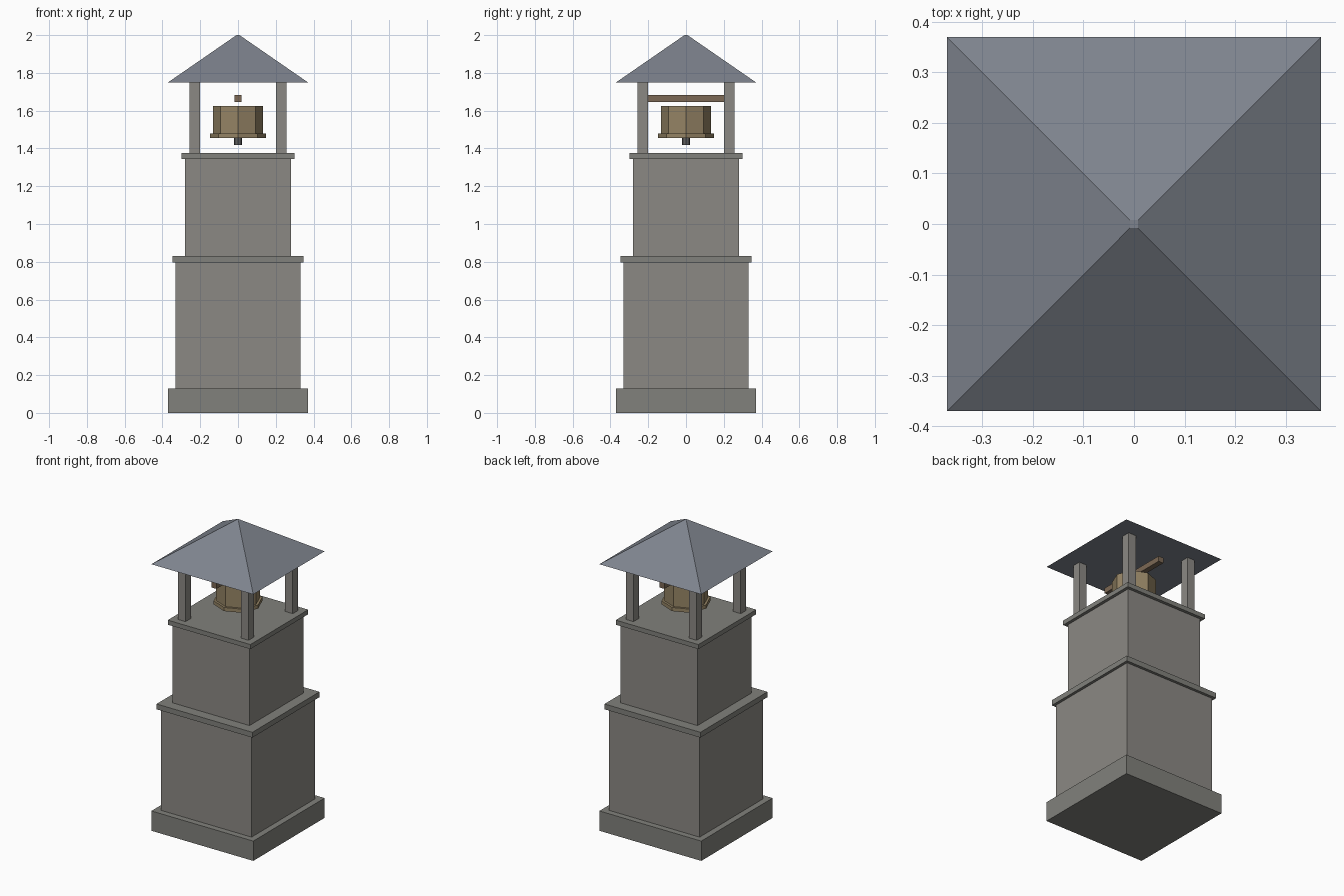
import bpy
from math import pi

if "Cube" in bpy.data.objects:
    bpy.data.objects.remove(bpy.data.objects["Cube"])


def material(name, rgb):
    mat = bpy.data.materials.new(name)
    mat.diffuse_color = (*rgb, 1)
    mat.use_nodes = True
    mat.node_tree.nodes["Principled BSDF"].inputs["Base Color"].default_value = mat.diffuse_color
    return mat


stone = material("stone", (0.26, 0.25, 0.23))
trim = material("trim_stone", (0.22, 0.22, 0.20))
slate = material("slate", (0.21, 0.23, 0.27))
bronze = material("bronze", (0.30, 0.23, 0.13))
wood = material("wood", (0.20, 0.14, 0.09))
iron = material("iron", (0.12, 0.12, 0.12))


def finish(name, mat):
    obj = bpy.context.object
    obj.name = name
    obj.data.materials.append(mat)
    bpy.ops.object.transform_apply(location=False, rotation=True, scale=True)


def box(name, x, y, half_x, half_y, z0, z1, mat):
    bpy.ops.mesh.primitive_cube_add(size=1, location=(x, y, (z0 + z1) / 2))
    bpy.context.object.scale = (2 * half_x, 2 * half_y, z1 - z0)
    finish(name, mat)


def prism(name, sides, r0, r1, z0, z1, mat, turn=0):
    bpy.ops.mesh.primitive_cone_add(vertices=sides, radius1=r0, radius2=r1, depth=z1 - z0,
                                    location=(0, 0, (z0 + z1) / 2), rotation=(0, 0, turn))
    finish(name, mat)


# Stepped tower
for name, half, z0, z1, mat in (
    ("plinth", 0.37, 0, 0.13, trim),
    ("lower_stage", 0.33, 0.13, 0.795, stone),
    ("middle_ledge", 0.348, 0.795, 0.83, trim),
    ("upper_stage", 0.28, 0.83, 1.345, stone),
    ("top_ledge", 0.30, 1.345, 1.375, trim),
):
    box(name, 0, 0, half, half, z0, z1, mat)

# Belfry posts
for sx, side in ((-1, "left"), (1, "right")):
    for sy, end in ((-1, "front"), (1, "back")):
        box(f"{end}_{side}_post", sx * 0.229, sy * 0.229, 0.028, 0.028, 1.375, 1.75, stone)

# Pyramid roof with a tiny flat tip
prism("roof", 4, 0.37 * 2 ** 0.5, 0.008 * 2 ** 0.5, 1.75, 2.0, slate, pi / 4)

# Bell, its rim, clapper and the beam above
box("bell_beam", 0, 0, 0.018, 0.25, 1.646, 1.682, wood)
prism("bell_body", 8, 0.132, 0.132, 1.48, 1.624, bronze)
prism("bell_rim", 8, 0.147, 0.147, 1.456, 1.48, bronze)
prism("bell_clapper", 8, 0.022, 0.022, 1.418, 1.456, iron)
